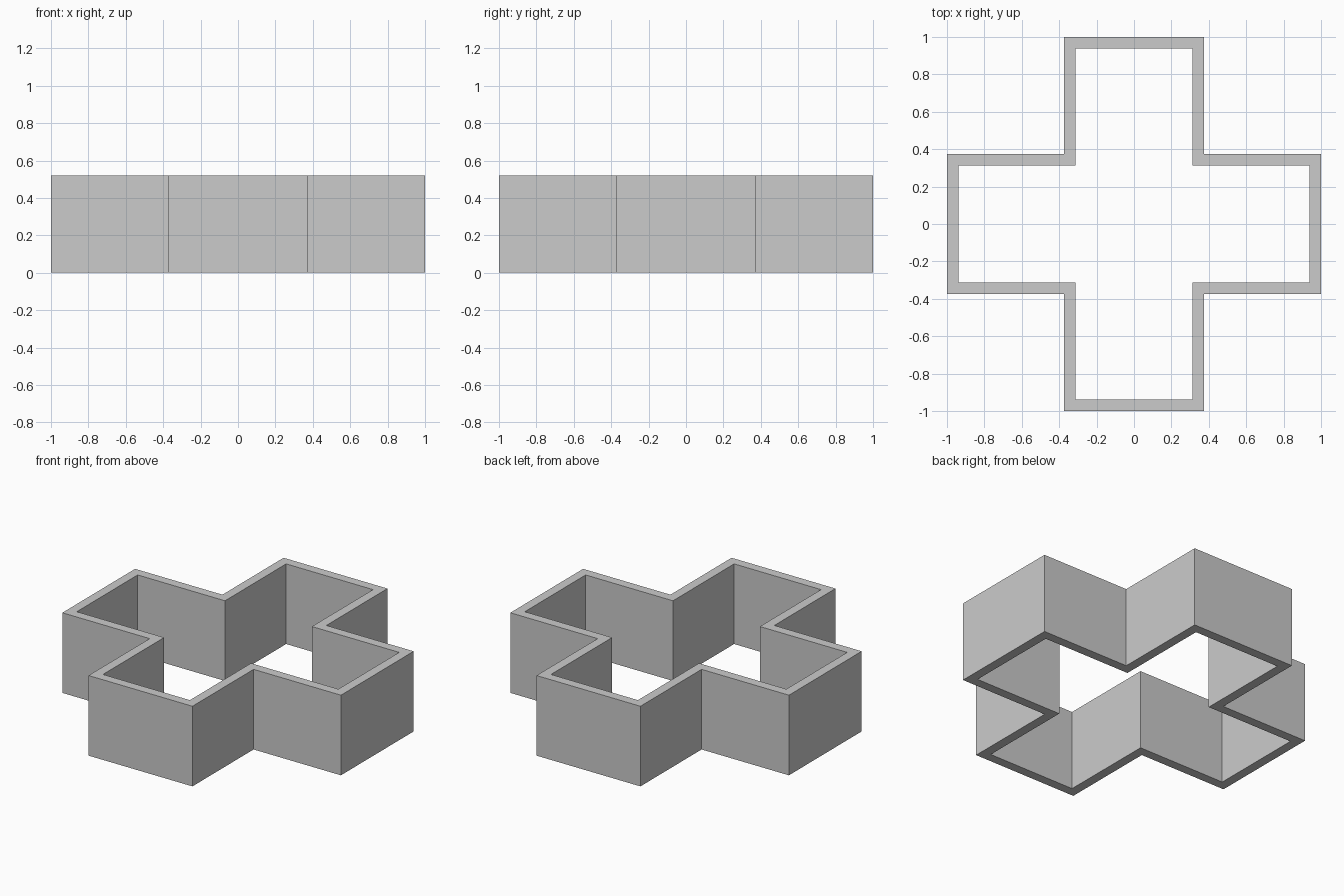
import bpy, bmesh

if "Cube" in bpy.data.objects:
    bpy.data.objects.remove(bpy.data.objects["Cube"])

HEIGHT = 0.52
WALL = 0.061
ARM = 0.373  # half width of each arm


def plus_outline(reach, half):
    """Counter-clockwise plus-shaped outline, one quarter rotated four times."""
    quarter = [(reach, -half), (reach, half), (half, half)]
    pts = []
    for _ in range(4):
        pts += quarter
        quarter = [(-y, x) for x, y in quarter]
    return pts


# Plus-shaped wall, open at top and bottom
bm = bmesh.new()
outer = plus_outline(1.0, ARM)
inner = plus_outline(1.0 - WALL, ARM - WALL)
loops = [[bm.verts.new((x, y, z)) for x, y in outline]
         for outline, z in ((outer, 0), (outer, HEIGHT), (inner, HEIGHT), (inner, 0))]

# Bridge outer side, top rim, inner side and bottom rim
for k in range(4):
    a, b = loops[k], loops[(k + 1) % 4]
    for i in range(len(a)):
        j = (i + 1) % len(a)
        bm.faces.new((a[i], a[j], b[j], b[i]))
bmesh.ops.recalc_face_normals(bm, faces=bm.faces[:])

mesh = bpy.data.meshes.new("plus_shaped_wall")
bm.to_mesh(mesh)
bm.free()
bpy.context.collection.objects.link(bpy.data.objects.new("plus_shaped_wall", mesh))
